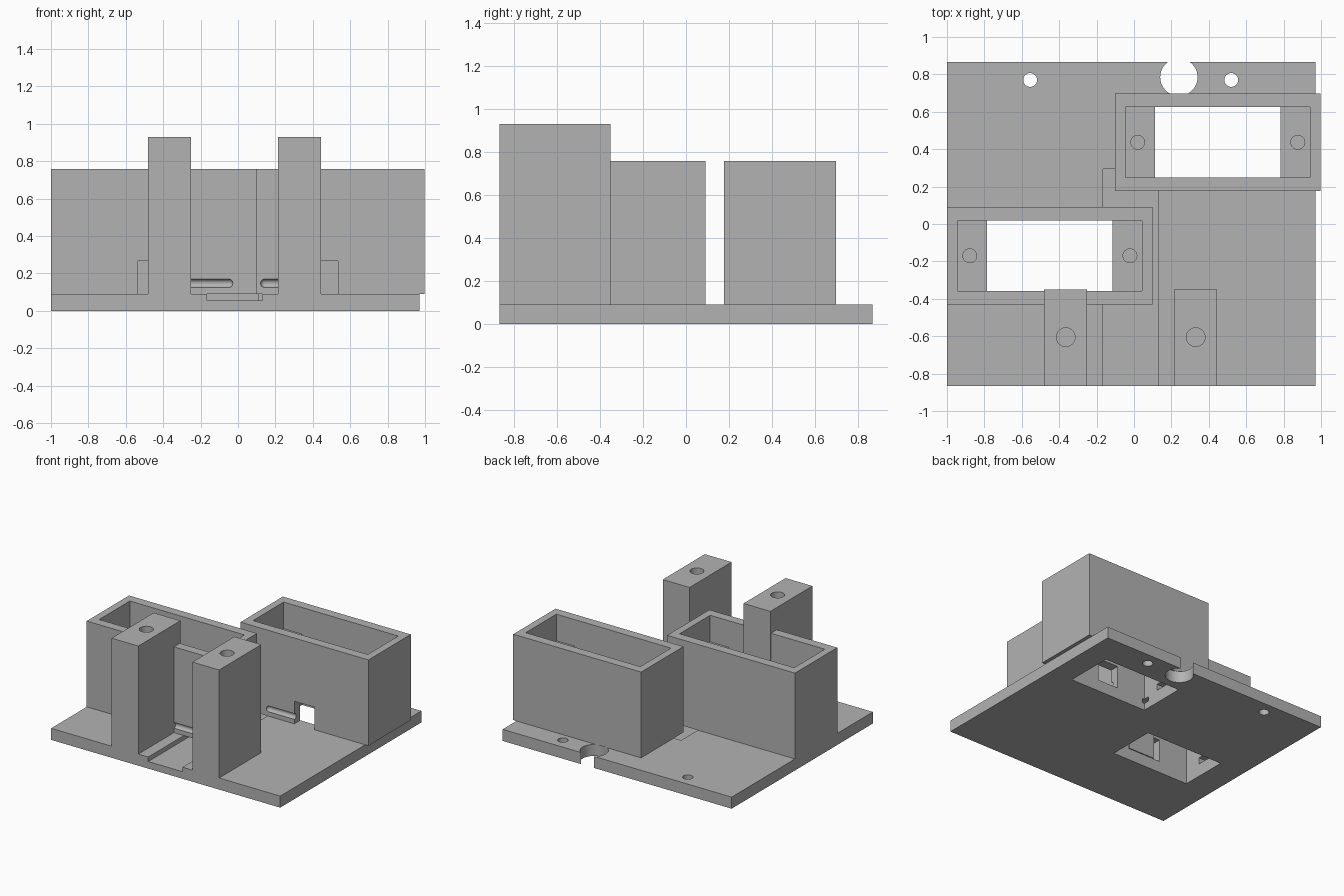
import bpy
from mathutils import Vector

cube = bpy.data.objects.get("Cube")
if cube:
    bpy.data.objects.remove(cube, do_unlink=True)

grey = bpy.data.materials.new("plain_grey")
grey.use_nodes = True
grey.diffuse_color = (0.45, 0.45, 0.45, 1)
grey.node_tree.nodes["Principled BSDF"].inputs["Base Color"].default_value = (0.45, 0.45, 0.45, 1)


def finish(name):
    ob = bpy.context.object
    ob.name = name
    ob.data.materials.append(grey)
    return ob


def block(name, x, y, z):
    """Box spanning the given (low, high) ranges."""
    ranges = (x, y, z)
    bpy.ops.mesh.primitive_cube_add(size=1, location=[(a + b) / 2 for a, b in ranges])
    bpy.context.object.scale = [b - a for a, b in ranges]
    bpy.ops.object.transform_apply(location=False, rotation=False, scale=True)
    return finish(name)


def rod(name, start, end, radius):
    """Cylinder running from start to end."""
    a, b = Vector(start), Vector(end)
    bpy.ops.mesh.primitive_cylinder_add(vertices=40, radius=radius, depth=(b - a).length,
                                        location=(a + b) / 2)
    ob = finish(name)
    ob.rotation_euler = (b - a).to_track_quat("Z", "Y").to_euler()
    return ob


def drill(x, y, low, high, radius):
    return rod("drill", (x, y, low), (x, y, high), radius)


def ball(place, radius):
    bpy.ops.mesh.primitive_uv_sphere_add(segments=24, ring_count=12, radius=radius, location=place)
    return finish("groove_end")


def cut(target, cutters):
    for c in cutters:
        mod = target.modifiers.new("cut", "BOOLEAN")
        mod.operation = "DIFFERENCE"
        mod.solver = "EXACT"
        mod.object = c
        bpy.context.view_layer.objects.active = target
        bpy.ops.object.modifier_apply(modifier=mod.name)
        bpy.data.objects.remove(c, do_unlink=True)
    bpy.ops.object.select_all(action="DESELECT")
    target.select_set(True)
    bpy.context.view_layer.objects.active = target
    bpy.ops.object.shade_smooth_by_angle()


FLOOR = 0.09
LEDGE = 0.55
RIM = 0.757
# Centres of the two open boxes, and the inner end of each wire groove
boxes = {"front_box": (-0.45, -0.17, -0.05), "back_box": (0.448, 0.437, 0.143)}

# Base plate with box openings, wire channel, mounting holes and edge notch
base = block("base_plate", (-1, 0.97), (-0.867, 0.867), (0, FLOOR))
cutters = [block("opening", (cx - 0.335, cx + 0.335), (cy - 0.188, cy + 0.188), (-0.1, 0.2))
           for cx, cy, _ in boxes.values()]
cutters.append(block("channel", (-0.165, 0.13), (-1, 0.295), (0.055, 0.2)))
cutters += [drill(x, 0.77, -0.1, 0.2, 0.037) for x in (-0.555, 0.52)]
cutters.append(drill(0.24, 0.785, -0.1, 0.2, 0.1))
cut(base, cutters)

# Open boxes with end ledges, screw holes, a front window and a wire groove
for name, (cx, cy, tip) in boxes.items():
    front = cy - 0.26
    box = block(name, (cx - 0.55, cx + 0.55), (front, cy + 0.26), (FLOOR, RIM))
    inner = (cy - 0.188, cy + 0.188)
    cutters = [
        block("well", (cx - 0.493, cx + 0.493), inner, (LEDGE, 1)),
        block("shaft", (cx - 0.335, cx + 0.335), inner, (0, 0.7)),
        block("window", (cx - 0.087, cx + 0.087), (front - 0.1, cy), (0.05, 0.265)),
        block("slot", (cx - 0.44, cx - 0.3), (cy - 0.05, cy + 0.05), (0.1, 0.15)),
        rod("groove", (cx, front, 0.147), (tip, front, 0.147), 0.0225),
        ball((tip, front, 0.147), 0.0226),
    ]
    cutters += [drill(cx + s * 0.428, cy, 0.3, 0.7, 0.037) for s in (-1, 1)]
    cut(box, cutters)

# Tall front posts with a blind hole in the top
for name, x in (("right_post", -0.365), ("left_post", 0.33)):
    post = block(name, (x - 0.115, x + 0.115), (-0.867, -0.35), (FLOOR, 0.93))
    cut(post, [drill(x, -0.605, 0.6, 1.1, 0.05)])
